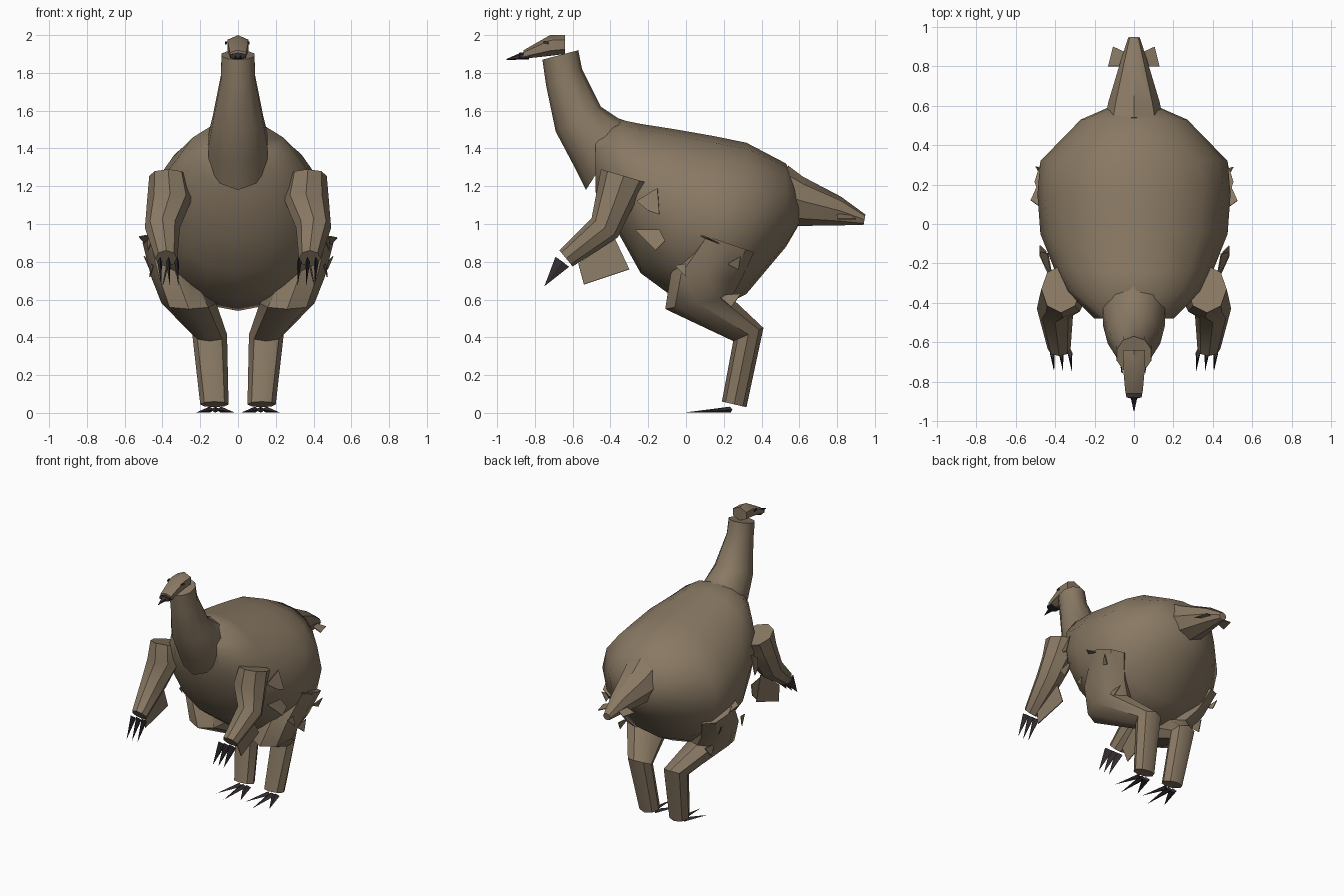
import bpy, bmesh, math
from mathutils import Vector


def material(name, rgb):
    m = bpy.data.materials.new(name)
    m.diffuse_color = (*rgb, 1)
    return m


BROWN = material("brown plumage", (0.25, 0.19, 0.125))
DARK = material("dark horn", (0.035, 0.027, 0.03))


def finish(name, bm, mat, angle=40):
    bmesh.ops.recalc_face_normals(bm, faces=bm.faces)
    me = bpy.data.meshes.new(name)
    bm.to_mesh(me)
    bm.free()
    me.materials.append(mat)
    me.shade_smooth()
    me.set_sharp_from_angle(angle=math.radians(angle))
    ob = bpy.data.objects.new(name, me)
    bpy.context.collection.objects.link(ob)
    return ob


def loft(name, rings, sides, mat, s=1, angle=40):
    """Skin oval rings, each (y, z of one edge, y, z of the other, centre x, half width)."""
    bm = bmesh.new()
    loops = []
    for y1, z1, y2, z2, cx, w in rings:
        loop = []
        for i in range(sides):
            a = 2 * math.pi * i / sides
            k = (1 - math.cos(a)) / 2
            loop.append(bm.verts.new((s * (cx + w * math.sin(a)),
                                      y1 + (y2 - y1) * k, z1 + (z2 - z1) * k)))
        loops.append(loop)
    for a, b in zip(loops, loops[1:]):
        for i in range(sides):
            j = (i + 1) % sides
            bm.faces.new((a[i], a[j], b[j], b[i]))
    bm.faces.new(loops[0])
    bm.faces.new(loops[-1])
    return finish(name, bm, mat, angle)


def spike(name, base, tip, width, height, mat):
    """Four sided claw running from a diamond base to a point."""
    bm = bmesh.new()
    base, tip = Vector(base), Vector(tip)
    d = (tip - base).normalized()
    side = d.cross(Vector((0, 0, 1))).normalized()
    up = side.cross(d)
    ring = [bm.verts.new(base + o) for o in
            (side * width, up * height, -side * width, -up * height)]
    end = bm.verts.new(tip)
    bm.faces.new(ring)
    for i in range(4):
        bm.faces.new((ring[i], ring[(i + 1) % 4], end))
    return finish(name, bm, mat, 20)


def plate(name, pts, mat):
    """Thin flat feather."""
    bm = bmesh.new()
    f = bm.faces.new([bm.verts.new(p) for p in pts])
    f.normal_update()
    out = bmesh.ops.extrude_face_region(bm, geom=[f])
    n = f.normal * 0.006
    for v in out["geom"]:
        if isinstance(v, bmesh.types.BMVert):
            v.co += n
    return finish(name, bm, mat, 20)


# body: y, underside, back, half width
body = [(-0.48, 1.17, 1.49, 0.20), (-0.34, 0.92, 1.55, 0.34), (-0.24, 0.74, 1.53, 0.40),
        (-0.05, 0.60, 1.50, 0.475), (0.15, 0.54, 1.465, 0.49), (0.32, 0.63, 1.43, 0.475),
        (0.53, 0.88, 1.32, 0.27), (0.60, 1.00, 1.17, 0.11)]
loft("body", [(y, b, y, t, 0, w) for y, b, t, w in body], 16, BROWN, angle=55)

# neck
loft("neck", [(-0.53, 1.18, -0.30, 1.54, 0, 0.165), (-0.60, 1.32, -0.36, 1.56, 0, 0.165),
              (-0.69, 1.49, -0.45, 1.62, 0, 0.14), (-0.74, 1.73, -0.55, 1.82, 0, 0.095),
              (-0.76, 1.87, -0.57, 1.92, 0, 0.092)], 10, BROWN)

# head and beak
loft("head", [(-0.64, 1.90, -0.64, 2.0, 0, 0.065), (-0.72, 1.89, -0.72, 2.0, 0, 0.065),
              (-0.86, 1.875, -0.86, 1.92, 0, 0.05)], 6, BROWN)
loft("beak", [(-0.83, 1.87, -0.83, 1.908, 0, 0.05), (-0.88, 1.87, -0.88, 1.908, 0, 0.045),
              (-0.885, 1.87, -0.885, 1.902, 0, 0.018), (-0.95, 1.868, -0.95, 1.874, 0, 0.002)],
     6, DARK)

# tail
loft("tail", [(0.50, 0.99, 0.54, 1.31, 0, 0.15), (0.62, 0.99, 0.62, 1.25, 0, 0.13),
              (0.82, 0.993, 0.82, 1.145, 0, 0.07), (0.94, 0.995, 0.95, 1.05, 0, 0.03)],
     8, BROWN)

for s, tag in ((1, "left"), (-1, "right")):
    # eye
    plate("eye_" + tag, [(s * 0.058, -0.755, 1.955), (s * 0.062, -0.725, 1.95),
                         (s * 0.062, -0.725, 1.966), (s * 0.056, -0.755, 1.966)], DARK)

    # arm with three claws
    loft("arm_" + tag, [(-0.45, 1.29, -0.21, 1.22, 0.37, 0.10),
                        (-0.475, 1.16, -0.265, 1.12, 0.36, 0.12),
                        (-0.50, 1.03, -0.36, 0.93, 0.40, 0.093),
                        (-0.67, 0.86, -0.60, 0.775, 0.38, 0.058)], 8, BROWN, s)
    for x in (0.325, 0.37, 0.415):
        spike("hand_claw_" + tag, (s * x, -0.655, 0.80), (s * (x - 0.01), -0.75, 0.67),
              0.012, 0.045, DARK)

    # leg: thigh, hock and shank
    loft("leg_" + tag, [(0.07, 0.95, 0.36, 0.85, 0.39, 0.115),
                        (-0.08, 0.74, 0.29, 0.70, 0.33, 0.13),
                        (-0.11, 0.55, 0.24, 0.61, 0.26, 0.145),
                        (0.25, 0.38, 0.41, 0.45, 0.15, 0.092),
                        (0.19, 0.06, 0.32, 0.03, 0.125, 0.075)], 8, BROWN, s)

    # splayed toes
    for dx, y in ((-0.10, 0.06), (0, 0.0), (0.10, 0.06)):
        spike("toe_" + tag, (s * 0.12 + dx * 0.3, 0.235, 0.017), (s * 0.12 + dx, y, 0.003),
              0.028, 0.016, DARK)

    # loose feathers: name, then (x, y, z) corners
    feathers = {
        "forearm_feather": [(0.38, -0.57, 0.79), (0.36, -0.38, 0.93),
                            (0.38, -0.30, 0.76), (0.40, -0.54, 0.68)],
        "elbow_feather": [(0.42, -0.26, 1.12), (0.44, -0.15, 1.19),
                          (0.48, -0.14, 1.05), (0.46, -0.20, 1.07)],
        "flank_feather": [(0.43, -0.27, 0.97), (0.45, -0.14, 0.97),
                          (0.48, -0.11, 0.91), (0.48, -0.16, 0.86)],
        "thigh_feather": [(0.45, -0.06, 0.78), (0.46, 0.0, 0.79), (0.47, 0.0, 0.72)],
        "hip_feather": [(0.46, 0.22, 0.79), (0.50, 0.29, 0.83), (0.47, 0.28, 0.76)],
        "hock_feather": [(0.36, 0.17, 0.62), (0.36, 0.29, 0.63), (0.38, 0.24, 0.56)],
        "side_feather": [(0.47, 0.08, 0.94), (0.525, 0.12, 0.93), (0.48, 0.22, 0.88)],
        "tail_feather": [(0.05, 0.80, 1.06), (0.13, 0.80, 1.03),
                         (0.105, 0.90, 1.03), (0.04, 0.87, 1.05)],
    }
    for name, pts in feathers.items():
        plate(name + "_" + tag, [(s * x, y, z) for x, y, z in pts], BROWN)
